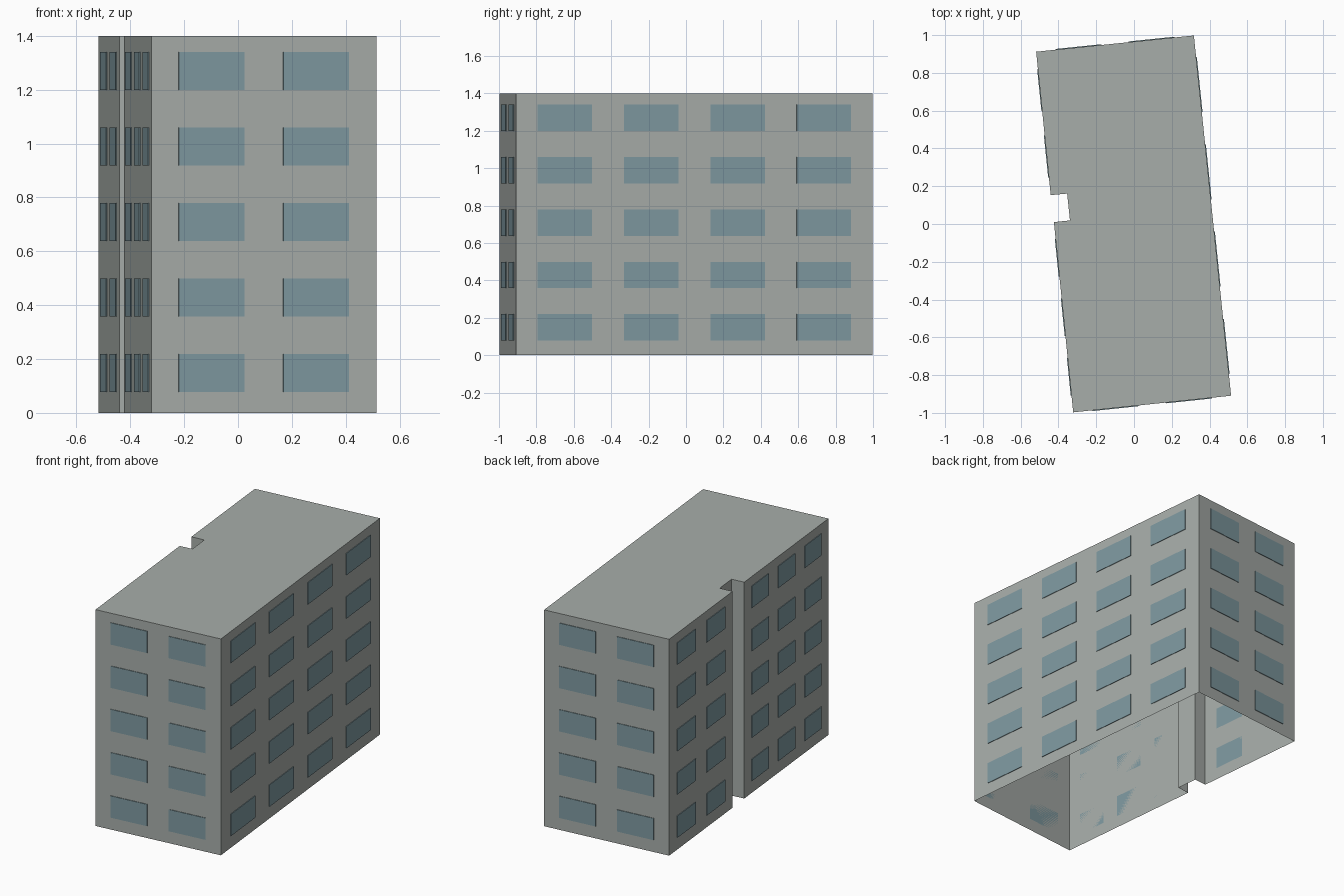
import bpy, bmesh
from mathutils import Matrix, Vector

cube = bpy.data.objects.get("Cube")
if cube:
    bpy.data.objects.remove(cube, do_unlink=True)

HEIGHT = 1.4
FLOORS = 5
MARGIN = 0.03        # blank strip at each end of a wall
WINDOW_SHARE = 0.63  # window width within its bay
WINDOW_HEIGHT = 0.141
PLATE = 0.004


def material(name, colour):
    mat = bpy.data.materials.new(name)
    mat.use_nodes = True
    mat.diffuse_color = colour
    mat.node_tree.nodes["Principled BSDF"].inputs["Base Color"].default_value = colour
    return mat


def make_object(name, bm, mat):
    mesh = bpy.data.meshes.new(name)
    bm.to_mesh(mesh)
    bm.free()
    mesh.materials.append(mat)
    obj = bpy.data.objects.new(name, mesh)
    bpy.context.collection.objects.link(obj)
    return obj


concrete = material("grey_concrete", (0.39, 0.42, 0.40, 1))
glass = material("blue_grey_glass", (0.21, 0.32, 0.355, 1))

# Counter-clockwise footprint, starting at the front right corner
footprint = [Vector(p) for p in (
    (-0.322, -0.997), (0.514, -0.909), (0.317, 0.998), (-0.518, 0.912),
    (-0.441, 0.153), (-0.354, 0.161), (-0.339, 0.019), (-0.424, 0.010))]

# Building shell: roof and walls, open underneath
bm = bmesh.new()
base = bm.faces.new([bm.verts.new((p.x, p.y, 0)) for p in footprint])
result = bmesh.ops.extrude_face_region(bm, geom=[base])
top = [v for v in result["geom"] if isinstance(v, bmesh.types.BMVert)]
bmesh.ops.translate(bm, verts=top, vec=(0, 0, HEIGHT))
bmesh.ops.recalc_face_normals(bm, faces=bm.faces)
bottom = [f for f in bm.faces if all(v.co.z < 0.01 for v in f.verts)]
bmesh.ops.delete(bm, geom=bottom, context='FACES_ONLY')
make_object("building_shell", bm, concrete)


# Window plates: a grid of thin panes along one wall
def window_wall(name, start, columns):
    a, b = footprint[start], footprint[(start + 1) % len(footprint)]
    along = (b - a).normalized().to_3d()
    outward = along.cross(Vector((0, 0, 1)))
    bay = ((b - a).length - 2 * MARGIN) / columns
    storey = HEIGHT / FLOORS
    turn = Matrix((along, outward, (0, 0, 1))).transposed().to_4x4()
    size = Matrix.Diagonal((bay * WINDOW_SHARE, PLATE, WINDOW_HEIGHT, 1))
    bm = bmesh.new()
    for column in range(columns):
        for floor in range(FLOORS):
            centre = a.to_3d() + along * (MARGIN + bay * (column + 0.5))
            centre += outward * PLATE / 2
            centre.z = storey * (floor + 0.5) + 0.009
            bmesh.ops.create_cube(bm, size=1, matrix=Matrix.Translation(centre) @ turn @ size)
    make_object(name, bm, glass)


window_wall("front_windows", 0, 2)
window_wall("left_windows", 1, 4)
window_wall("back_windows", 2, 2)
window_wall("right_rear_windows", 3, 2)
window_wall("right_front_windows", 7, 3)
